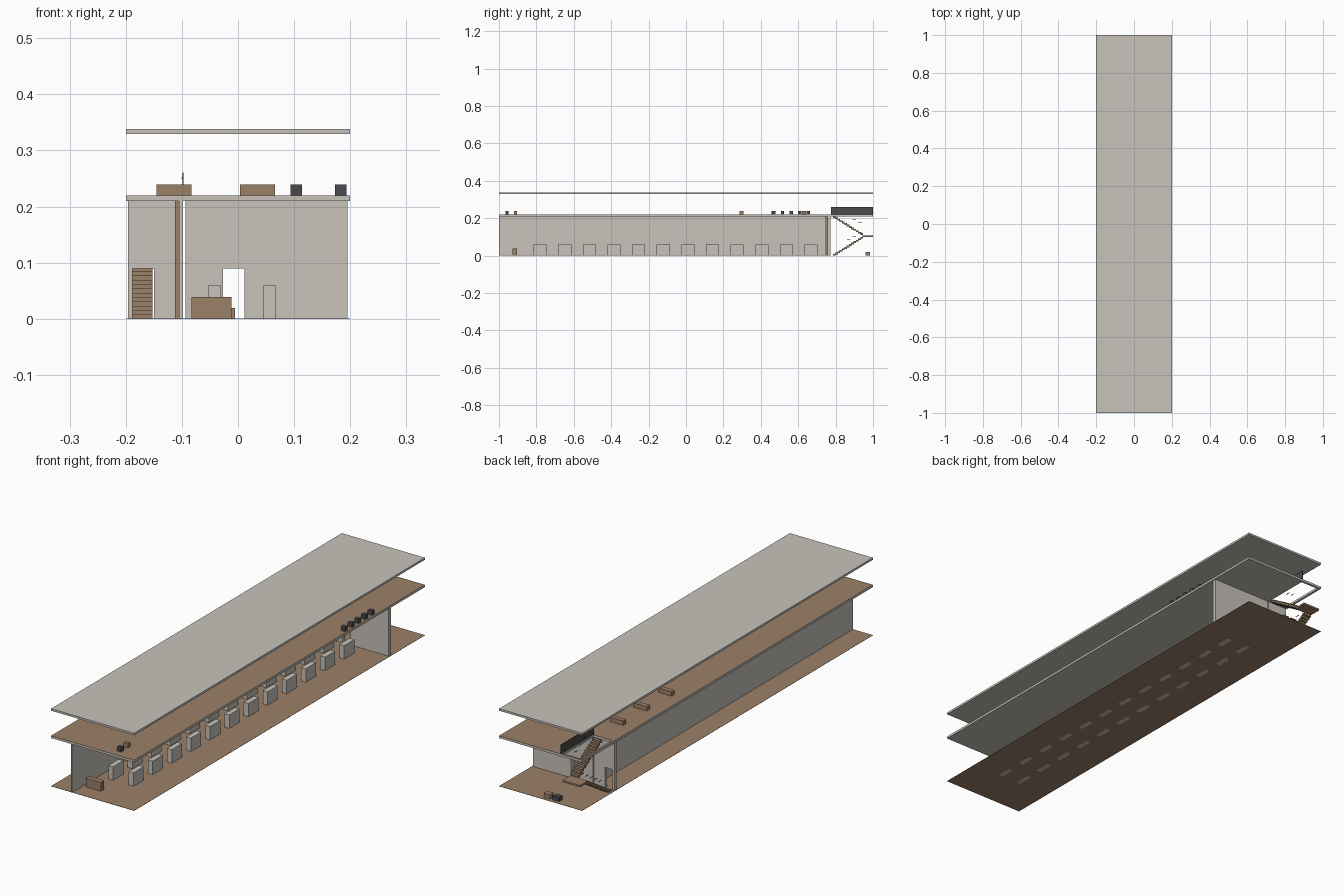
import bpy

old = bpy.data.objects.get("Cube")
if old:
    bpy.data.objects.remove(old, do_unlink=True)


def material(name, rgb):
    m = bpy.data.materials.new(name)
    m.use_nodes = True
    m.diffuse_color = (*rgb, 1)
    m.node_tree.nodes["Principled BSDF"].inputs["Base Color"].default_value = (*rgb, 1)
    return m


PLASTER = material("warm_grey_plaster", (0.58, 0.55, 0.50))
WOOD = material("brown_wood", (0.33, 0.22, 0.14))
DARK = material("charcoal", (0.07, 0.067, 0.073))


def box(name, xs, ys, zs, mat):
    """Axis-aligned box from its three ranges."""
    verts = [(x, y, z) for x in xs for y in ys for z in zs]
    faces = [(0, 1, 3, 2), (4, 6, 7, 5), (0, 4, 5, 1),
             (2, 3, 7, 6), (0, 2, 6, 4), (1, 5, 7, 3)]
    mesh = bpy.data.meshes.new(name)
    mesh.from_pydata(verts, [], faces)
    mesh.materials.append(mat)
    ob = bpy.data.objects.new(name, mesh)
    bpy.context.scene.collection.objects.link(ob)
    return ob


def centred(name, centre, size, z, mat):
    """Box standing at height z on a centre point."""
    (cx, cy), (w, d, h) = centre, size
    return box(name, (cx - w / 2, cx + w / 2), (cy - d / 2, cy + d / 2), (z, z + h), mat)


def cut(ob, xs, ys, zs):
    """Cut a box-shaped opening and discard the cutter."""
    cutter = box("opening_cutter", xs, ys, zs, PLASTER)
    cutter.hide_render = True
    mod = ob.modifiers.new("opening", 'BOOLEAN')
    mod.operation = 'DIFFERENCE'
    mod.solver = 'EXACT'
    mod.object = cutter
    bpy.context.view_layer.objects.active = ob
    bpy.ops.object.modifier_apply(modifier=mod.name)
    bpy.data.objects.remove(cutter, do_unlink=True)


WIDE, LONG = (-0.2, 0.2), (-1, 1)
GROUND, FLOOR, TOP = 0.001, 0.21, 0.22

# Ground sheet, upper floor and roof
box("ground_floor", WIDE, LONG, (0, GROUND), WOOD)
upper = box("upper_floor", WIDE, LONG, (FLOOR, TOP), PLASTER)
cut(upper, (-0.19, -0.1), (0.78, 0.99), (0.2, 0.23))
upper.data.materials.append(WOOD)
for face in upper.data.polygons:
    if face.normal.z > 0.5:
        face.material_index = 1
box("roof", WIDE, LONG, (0.329, 0.338), PLASTER)

# Walls, with doorways to the stairs and the rear
box("long_wall", (-0.105, -0.098), (-1, 0.742), (GROUND, FLOOR), PLASTER)
box("wooden_post", (-0.112, -0.105), (0.742, 0.757), (GROUND, FLOOR), WOOD)
BACK = (0.757, 0.773)
stair_wall = box("stair_wall", (-0.196, -0.098), BACK, (GROUND, FLOOR), PLASTER)
cut(stair_wall, (-0.188, -0.15), (0.7, 0.8), (-0.1, 0.09))
rear_wall = box("rear_wall", (-0.094, 0.195), BACK, (GROUND, FLOOR), PLASTER)
cut(rear_wall, (-0.027, 0.012), (0.7, 0.8), (-0.1, 0.09))

# Two rows of display blocks
for x in (-0.042, 0.056):
    for i in range(12):
        centred("display_block", (x, -0.78 + i * 0.1317), (0.023, 0.07, 0.06), -0.0005, PLASTER)

# Ground floor furniture
centred("front_desk", (-0.047, -0.916), (0.071, 0.023, 0.038), GROUND, WOOD)
centred("rear_wood_box", (-0.02, 0.972), (0.03, 0.024, 0.018), GROUND, WOOD)
centred("rear_dark_box", (-0.062, 0.972), (0.03, 0.024, 0.018), GROUND, DARK)

# Upper floor furniture
for y in (0.297, 0.467, 0.63):
    centred("office_desk", (-0.114, y), (0.063, 0.021, 0.019), TOP, WOOD)
centred("middle_desk", (0.035, 0.467), (0.062, 0.021, 0.019), TOP, WOOD)
for i in range(5):
    centred("dark_cabinet", (0.183, 0.47 + i * 0.046), (0.02, 0.018, 0.019), TOP, DARK)
centred("front_dark_cabinet", (0.104, -0.957), (0.02, 0.018, 0.019), TOP, DARK)
centred("front_wood_cabinet", (0.104, -0.912), (0.02, 0.017, 0.019), TOP, WOOD)

# Staircase: two flights folding at a landing
STEPS, START, END = 13, 0.785, 0.945
tread = (END - START) / STEPS
rise = 0.1 / STEPS
for i in range(STEPS):
    ys = (START + i * tread, START + (i + 1) * tread + 0.002)
    low = i * rise
    high = FLOOR - low
    box("lower_step", (-0.19, -0.152), ys, (max(low - 0.002, GROUND), low + rise), WOOD)
    box("upper_step", (-0.145, -0.106), ys, (high - rise, high + 0.002), WOOD)
box("landing", (-0.19, -0.106), (END, 1), (0.1, 0.108), WOOD)

# Short handrail bars beside each flight, and the stairwell guard
for i in range(5):
    ys = (0.8 + i * 0.03, 0.82 + i * 0.03)
    for x, z in ((-0.153, 0.045 + i * 0.019), (-0.1, 0.25 - i * 0.019)):
        box("handrail_bar", (x - 0.001, x + 0.001), ys, (z, z + 0.002), DARK)
box("stairwell_guard", (-0.099, -0.097), (0.775, 1), (TOP, 0.261), DARK)
